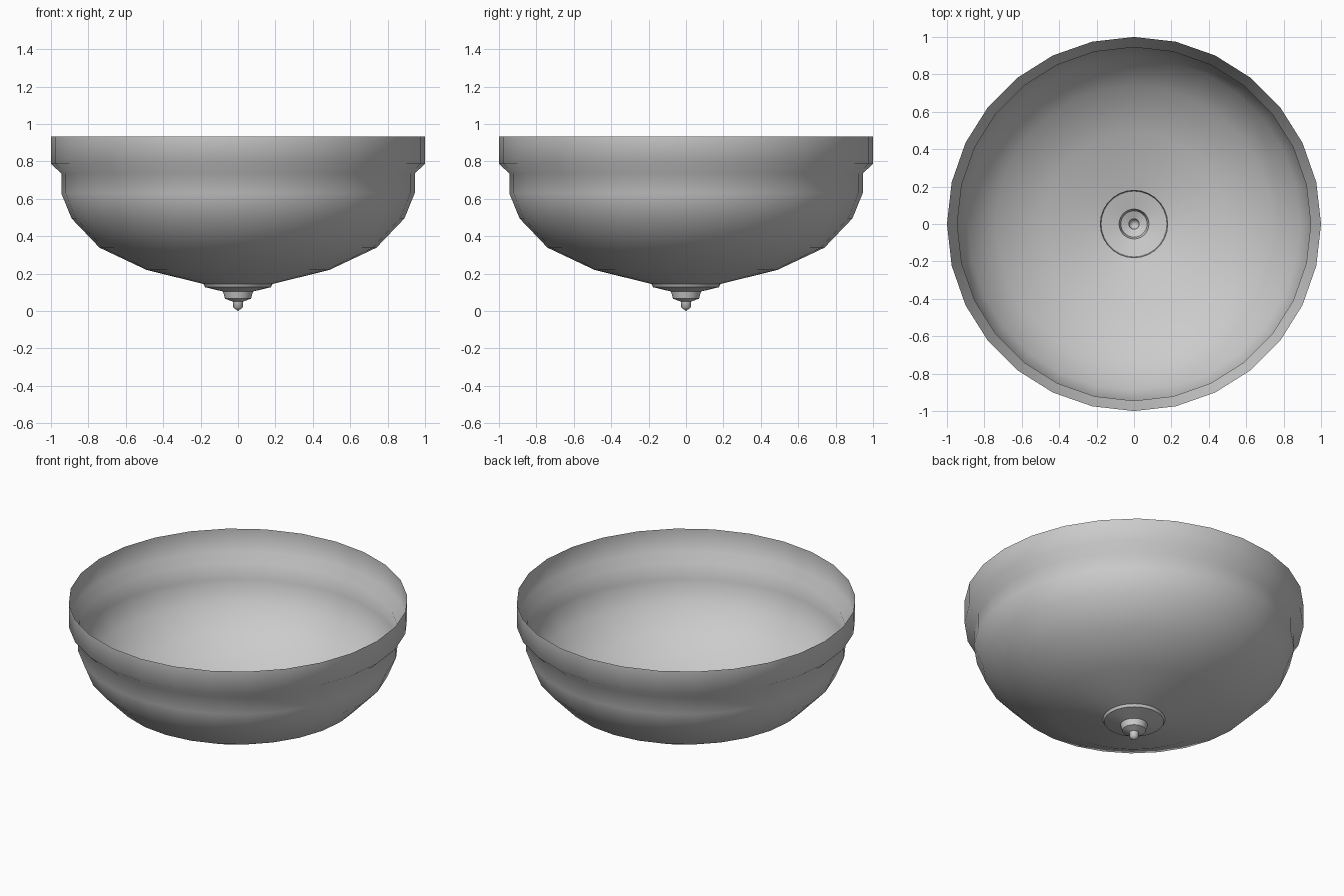
import bpy, bmesh, math

if "Cube" in bpy.data.objects:
    bpy.data.objects.remove(bpy.data.objects["Cube"])

SIDES = 28


def lathe(name, profile, sharp_angle):
    """Revolve an (radius, height) profile around z as an open shell."""
    bm = bmesh.new()
    rings = []
    for r, z in profile:
        if r == 0:
            rings.append([bm.verts.new((0, 0, z))] * SIDES)
        else:
            rings.append([bm.verts.new((r * math.cos(math.tau * i / SIDES),
                                        r * math.sin(math.tau * i / SIDES), z))
                          for i in range(SIDES)])
    for low, high in zip(rings, rings[1:]):
        for i in range(SIDES):
            j = (i + 1) % SIDES
            corners = [low[i], low[j], high[j], high[i]]
            bm.faces.new(list(dict.fromkeys(corners)))
    mesh = bpy.data.meshes.new(name)
    bm.to_mesh(mesh)
    bm.free()
    obj = bpy.data.objects.new(name, mesh)
    bpy.context.collection.objects.link(obj)
    bpy.ops.object.select_all(action='DESELECT')
    obj.select_set(True)
    bpy.context.view_layer.objects.active = obj
    bpy.ops.object.shade_smooth_by_angle(angle=math.radians(sharp_angle))
    return obj


# Thin bowl, open at the rim and at the hole for the finial
lathe("bowl_shade", [(0.18, 0.143), (0.49, 0.22), (0.74, 0.338), (0.89, 0.495),
                     (0.945, 0.63), (0.945, 0.735), (1.0, 0.787), (1.0, 0.933)], 60)

# Stepped finial under the bowl, an open shell seen through the hole
lathe("finial", [(0, 0.0), (0.025, 0.018), (0.028, 0.05), (0.07, 0.066),
                 (0.08, 0.104), (0.176, 0.127), (0.184, 0.143)], 50)
